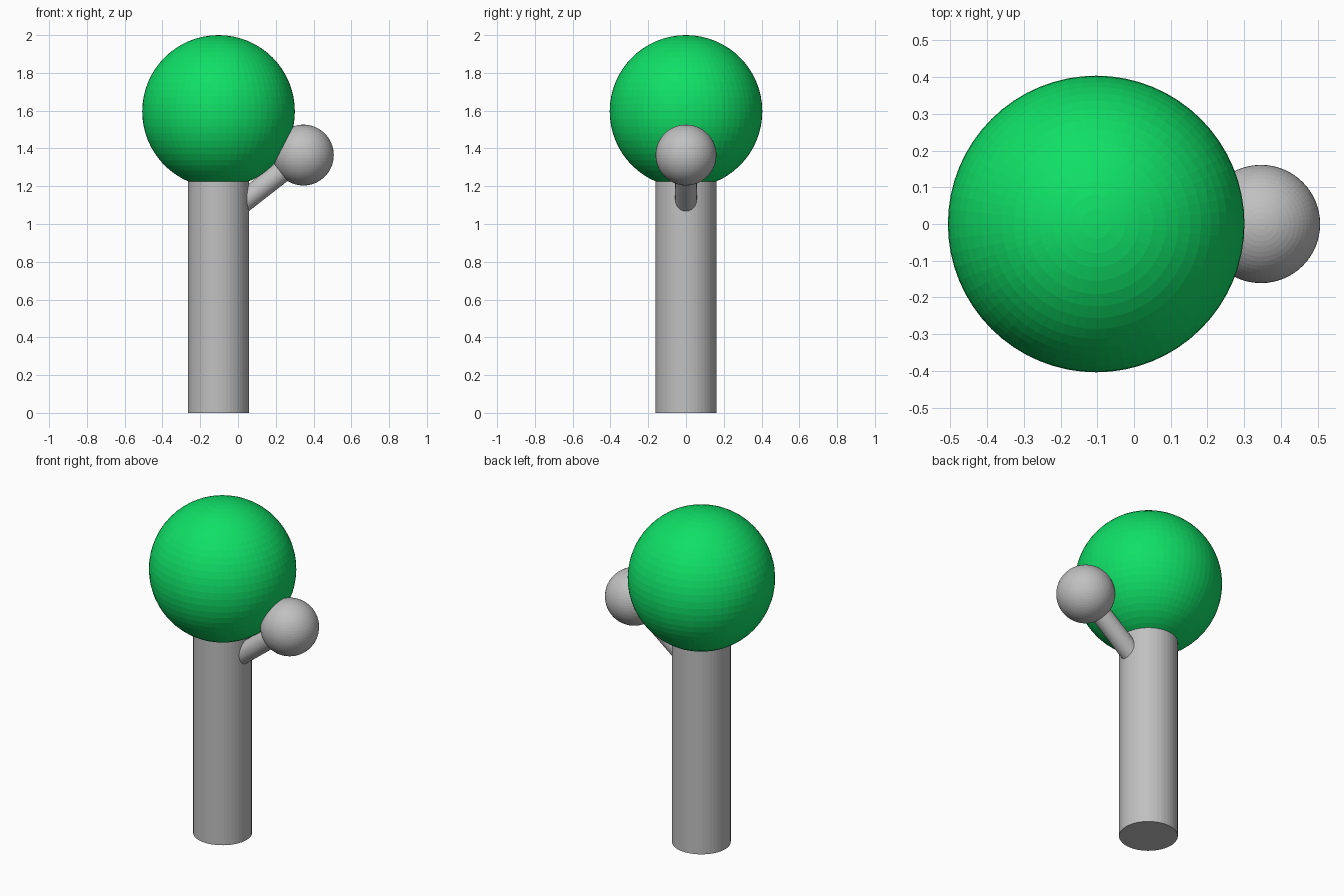
import bpy
from mathutils import Vector

if "Cube" in bpy.data.objects:
    bpy.data.objects.remove(bpy.data.objects["Cube"])


def material(name, rgb):
    m = bpy.data.materials.new(name)
    m.diffuse_color = (*rgb, 1)
    m.use_nodes = True
    m.node_tree.nodes["Principled BSDF"].inputs["Base Color"].default_value = m.diffuse_color
    return m


green = material("leaf green", (0.005, 0.74, 0.135))
grey = material("trunk grey", (0.53, 0.53, 0.53))


def finish(name, mat):
    ob = bpy.context.object
    ob.name = name
    ob.data.materials.append(mat)
    return ob


def ball(name, centre, radius, mat):
    bpy.ops.mesh.primitive_uv_sphere_add(segments=64, ring_count=32,
                                         radius=radius, location=centre)
    return finish(name, mat)


def rod(name, start, end, radius, mat):
    a, b = Vector(start), Vector(end)
    axis = b - a
    bpy.ops.mesh.primitive_cylinder_add(
        vertices=48, radius=radius, depth=axis.length, location=(a + b) / 2,
        rotation=axis.to_track_quat('Z', 'Y').to_euler())
    return finish(name, mat)


TX = -0.103  # trunk axis

# Trunk and main crown
rod("trunk", (TX, 0, 0), (TX, 0, 1.3), 0.161, grey)
ball("crown", (TX, 0, 1.596), 0.404, green)

# Side branch with its small ball
tip = (0.346, 0, 1.365)
rod("side_branch", (TX, 0, 1.015), tip, 0.057, grey)
ball("branch_ball", tip, 0.161, grey)
